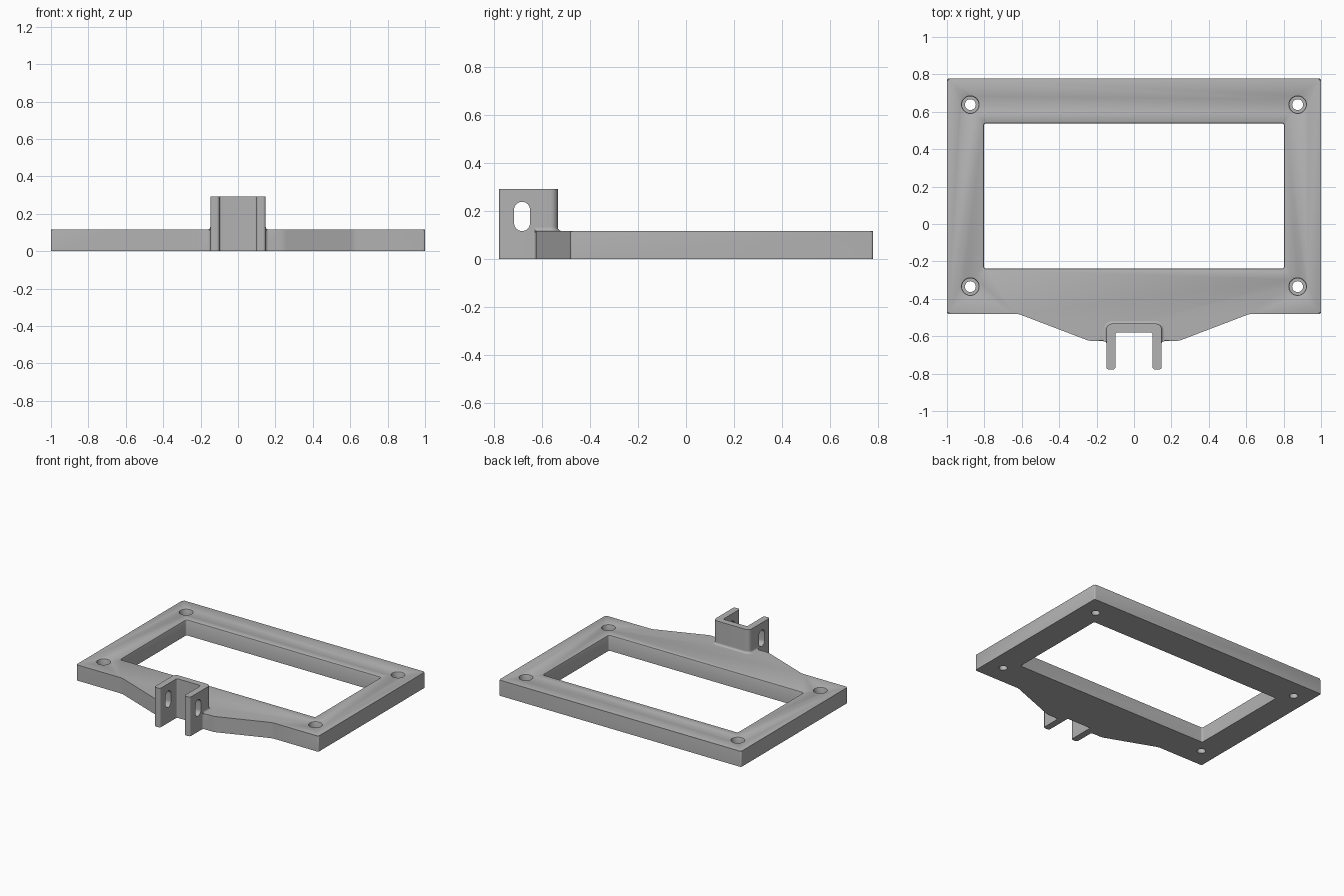
import bpy, bmesh, math
from mathutils import Vector, Matrix

cube = bpy.data.objects.get("Cube")
if cube:
    bpy.data.objects.remove(cube, do_unlink=True)

TOP, HEIGHT = 0.117, 0.292          # plate thickness, bracket height
HALF_W, BACK, FRONT = 0.148, -0.533, -0.625
EDGE, FILLET = 0.008, 0.014

grey = bpy.data.materials.new("plain grey")
grey.use_nodes = True
grey.diffuse_color = (0.45, 0.45, 0.45, 1)
grey.node_tree.nodes["Principled BSDF"].inputs["Base Color"].default_value = (0.45, 0.45, 0.45, 1)


def mirrored(half):
    return half + [(-p[0], *p[1:]) for p in reversed(half)]


def rounded(corners, steps=6):
    """Outline through (x, y, radius) corners with arcs at the rounded ones."""
    out = []
    for i, (x, y, r) in enumerate(corners):
        p = Vector((x, y))
        if r == 0:
            out.append(p)
            continue
        u = (Vector(corners[i - 1][:2]) - p).normalized()
        v = (Vector(corners[(i + 1) % len(corners)][:2]) - p).normalized()
        half = u.angle(v) / 2
        centre = p + (u + v).normalized() * r / math.sin(half)
        a = p + u * r / math.tan(half) - centre
        b = p + v * r / math.tan(half) - centre
        for k in range(steps + 1):
            out.append(centre + a.lerp(b, k / steps).normalized() * r)
    return out


def rectangle(x, y, hx, hy, r):
    return rounded([(x + hx, y - hy, r), (x + hx, y + hy, r),
                    (x - hx, y + hy, r), (x - hx, y - hy, r)])


def circle(x, y, r, n=32):
    return [Vector((x + r * math.cos(2 * math.pi * k / n),
                    y + r * math.sin(2 * math.pi * k / n))) for k in range(n)]


def finish(name, bm):
    bmesh.ops.recalc_face_normals(bm, faces=bm.faces)
    mesh = bpy.data.meshes.new(name)
    bm.to_mesh(mesh)
    bm.free()
    mesh.materials.append(grey)
    ob = bpy.data.objects.new(name, mesh)
    bpy.context.collection.objects.link(ob)
    return ob


def loft(name, rings, top_bevel=0, matrix=None):
    """Solid through stacked (outline, z) rings."""
    bm = bmesh.new()
    loops = [[bm.verts.new((p.x, p.y, z)) for p in pts] for pts, z in rings]
    n = len(loops[0])
    for lo, hi in zip(loops, loops[1:]):
        for k in range(n):
            bm.faces.new((lo[k], lo[(k + 1) % n], hi[(k + 1) % n], hi[k]))
    bm.faces.new(loops[0][::-1])
    cap = bm.faces.new(loops[-1])
    if top_bevel:
        bmesh.ops.bevel(bm, geom=list(cap.edges), offset=top_bevel, segments=2,
                        profile=0.5, affect='EDGES', clamp_overlap=False)
    if matrix:
        bm.transform(matrix)
    return finish(name, bm)


def activate(ob):
    bpy.ops.object.select_all(action='DESELECT')
    ob.select_set(True)
    bpy.context.view_layer.objects.active = ob


def cut(ob, cutter):
    cutter.hide_render = True
    mod = ob.modifiers.new("cut", 'BOOLEAN')
    mod.operation, mod.solver, mod.object = 'DIFFERENCE', 'EXACT', cutter
    activate(ob)
    bpy.ops.object.modifier_apply(modifier=mod.name)
    bpy.data.objects.remove(cutter, do_unlink=True)


# Frame plate with the tapered front lug
plate = loft("frame_plate", [(rounded(mirrored([
    (0.12, -0.555, 0), (0.12, FRONT, 0), (0.24, FRONT, 0.1), (0.62, -0.48, 0.1),
    (1, -0.48, 0.01), (1, 0.778, 0.01)])), z) for z in (0, TOP)], EDGE)

# Rectangular window with softened upper rim
rim = [(0, -0.1), (0, TOP - EDGE), (0.3 * EDGE, TOP - 0.3 * EDGE), (EDGE, TOP), (EDGE, 0.3)]
cut(plate, loft("window_cutter", [
    (rectangle(0, 0.15, 0.803 + d, 0.388 + d, 0.012 + d), z) for d, z in rim]))

# Counterbored screw holes
for x in (-0.875, 0.875):
    for y in (-0.335, 0.638):
        steps = [(0.029, -0.1), (0.029, 0.04)] + [(0.045 + d, z) for d, z in
                 [(0, 0.04)] + rim[1:]]
        cut(plate, loft("hole_cutter", [(circle(x, y, r), z) for r, z in steps]))

# U-shaped hinge bracket
bracket = loft("hinge_bracket", [(rounded(mirrored([
    (0.099, -0.58, 0.01), (0.099, -0.778, 0.014),
    (HALF_W, -0.778, 0.014), (HALF_W, BACK, 0.03)])), z) for z in (0, HEIGHT)])

# Upright slot through both arms
upright = Matrix(((0, 0, 1, 0), (1, 0, 0, 0), (0, 1, 0, 0), (0, 0, 0, 1)))
cut(bracket, loft("slot_cutter", [
    (rectangle(-0.682, 0.177, 0.033, 0.061, 0.0329), x) for x in (-0.3, 0.3)], matrix=upright))

# Concave fillet between bracket and plate top
arc = [(FILLET * (1 - math.sin(a)), FILLET * (1 - math.cos(a)))
       for a in (k * math.pi / 10 for k in range(6))]
section = arc + [(-0.01, FILLET), (-0.01, -0.006), (FILLET, -0.006)]
bm = bmesh.new()
paths = [[bm.verts.new((p.x, p.y, TOP + h)) for p in rounded(mirrored(
    [(HALF_W + d, FRONT - 0.004, 0), (HALF_W + d, BACK + d, 0.03 + d)]))] for d, h in section]
for a, b in zip(paths, paths[1:] + paths[:1]):
    for k in range(len(a) - 1):
        bm.faces.new((a[k], a[k + 1], b[k + 1], b[k]))
for end in (0, -1):
    bm.faces.new([path[end] for path in paths])
parts = [plate, bracket, finish("bracket_base_fillet", bm)]

# Concave upright fillets where the arms leave the front edge
for side, name in ((1, "left"), (-1, "right")):
    outline = [Vector((side * (HALF_W + d), FRONT - h)) for d, h in arc]
    outline += [Vector((side * (HALF_W - 0.01), FRONT - FILLET)),
                Vector((side * (HALF_W - 0.01), FRONT + 0.01)),
                Vector((side * (HALF_W + FILLET), FRONT + 0.01))]
    parts.append(loft(name + "_arm_fillet", [(outline, z) for z in (0, TOP)]))

for ob in parts:
    activate(ob)
    bpy.ops.object.shade_smooth_by_angle(angle=math.radians(35))
